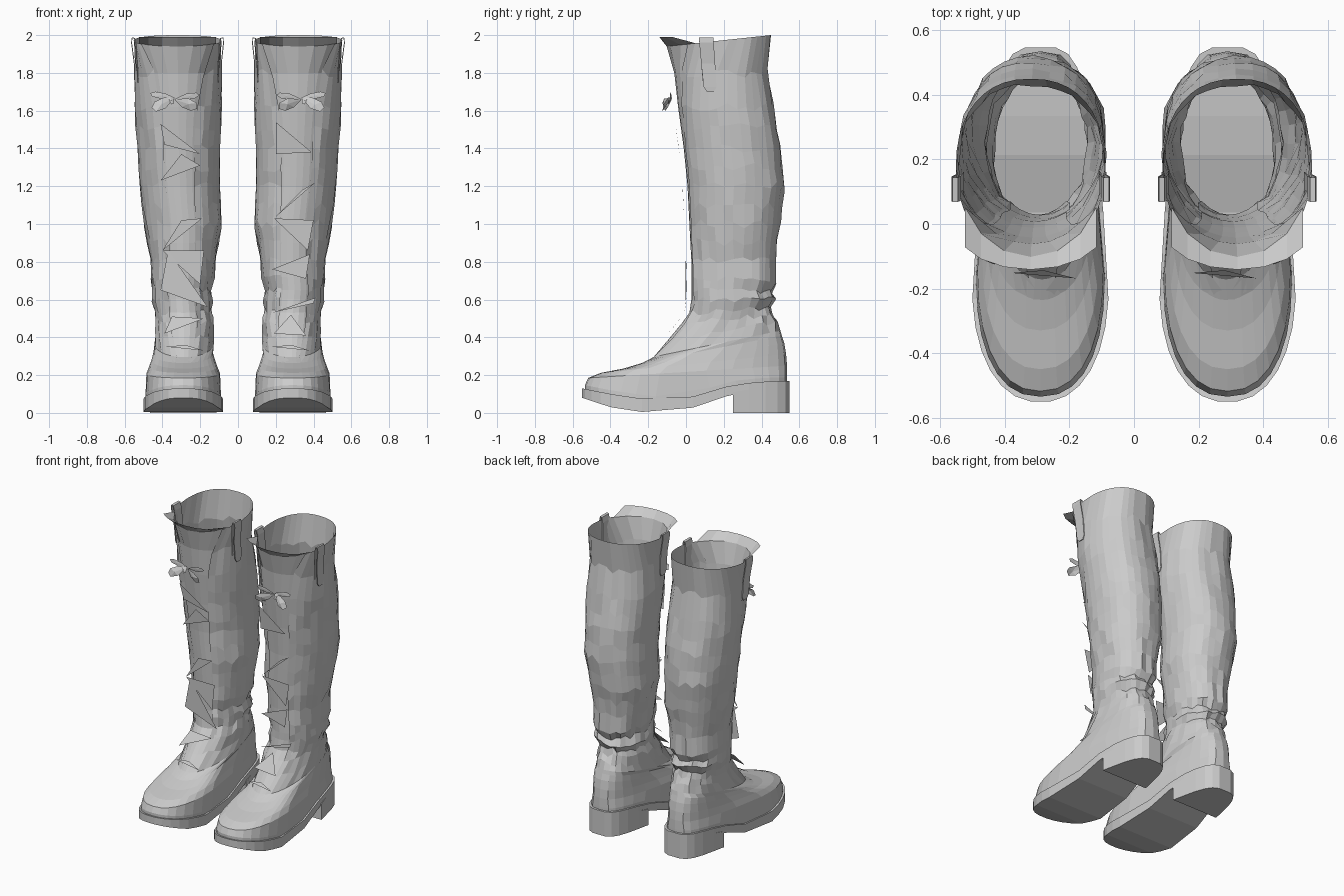
import bpy, bmesh, math, random

if "Cube" in bpy.data.objects:
    bpy.data.objects.remove(bpy.data.objects["Cube"])

N = 28
# sole side profile: y, bottom z, top z
SOLE = [(-.55, .08, .13), (-.4, .03, .10), (-.2, .0, .07), (-.1, .0, .065), (0, .015, .075),
        (.1, .05, .105), (.25, .10, .15), (.4, .125, .165), (.56, .13, .17)]
# foot rings: half width, front y, widest y, back y, front z, back z, heel taper
FOOT = [(.195, -.518, -.14, .535, .185, .25, .26), (.180, -.45, -.1, .53, .212, .31, .2),
        (.167, -.33, -.02, .52, .235, .37, .15), (.158, -.23, .03, .507, .265, .41, .1)]
# shaft rings: centre x, half width, front y, back y, front z, back z, half opening
SHAFT = [(.285, .157, -.18, .500, .295, .435, .04), (.285, .153, -.10, .482, .39, .475, .06),
         (.285, .150, -.03, .455, .475, .52, .07), (.290, .145, .01, .445, .53, .56, .07),
         (.295, .162, .02, .472, .60, .60, .07), (.300, .154, .02, .45, .65, .64, .07),
         (.295, .168, .02, .475, .72, .69, .07), (.290, .168, .02, .472, .81, .81, .07),
         (.292, .188, .015, .485, .90, .90, .07), (.290, .205, .01, .5, 1.0, 1.0, .07),
         (.300, .207, .005, .507, 1.1, 1.1, .07),
         (.307, .214, .0, .517, 1.2, 1.2, .075), (.310, .216, -.01, .51, 1.3, 1.3, .08),
         (.312, .221, -.02, .50, 1.4, 1.4, .08), (.314, .226, -.035, .48, 1.51, 1.51, .09),
         (.315, .230, -.05, .46, 1.62, 1.62, .10), (.318, .224, -.07, .43, 1.8, 1.8, .13),
         (.320, .232, -.11, .45, 1.94, 2.0, .19)]
# lace triangles: x, z of each corner
LACES = {1: [(.2, 1.54, .39, 1.38, .2, 1.37), (.34, 1.18, .41, 1.22, .19, 1.03),
             (.19, 1.03, .4, 1.02, .37, .86), (.18, .76, .36, .71, .38, .84),
             (.18, .53, .41, .61, .40, .58), (.19, .42, .36, .41, .28, .52),
             (.18, .35, .38, .33, .28, .36)],
         -1: [(.41, 1.53, .2, 1.37, .39, 1.42), (.41, 1.23, .2, 1.31, .30, 1.37),
              (.4, .86, .19, 1.03, .3, 1.02), (.4, .86, .18, .86, .2, .68),
              (.41, .65, .16, .56, .37, .86), (.39, .42, .18, .50, .35, .51),
              (.38, .35, .18, .33, .28, .36)]}


def interp(table, v, key, col):
    for a, b in zip(table, table[1:]):
        if v <= b[key]:
            f = max(0, (v - a[key]) / (b[key] - a[key]))
            return a[col] + f * (b[col] - a[col])
    return table[-1][col]


def outline(cx, w, yf, ym, yb, zf, zb, n, k, angles, nf=2):
    # egg-shaped horizontal ring, front at angle 0
    pts = []
    for t in angles:
        s, c = math.sin(t), math.cos(t)
        e = 2 / nf if c > 0 else 2 / n
        u = abs(c) ** e
        y = ym - (ym - yf) * u if c > 0 else ym + (yb - ym) * u
        x = w * math.copysign(abs(s) ** e, s) * (1 if c > 0 else 1 - k * u)
        f = (y - yf) / (yb - yf)
        pts.append((cx + x, y, zf + f * (zb - zf)))
    return pts


def span(a, b, n):
    return [a + (b - a) * i / n for i in range(n + 1)]


def make(name, side, verts, faces):
    bm = bmesh.new()
    vs = [bm.verts.new((side * x, y, z)) for x, y, z in verts]
    for f in faces:
        bm.faces.new([vs[i] for i in f])
    bmesh.ops.remove_doubles(bm, verts=bm.verts, dist=1e-4)
    bmesh.ops.recalc_face_normals(bm, faces=bm.faces)
    me = bpy.data.meshes.new(name)
    bm.to_mesh(me)
    bm.free()
    name = ("right_" if side > 0 else "left_") + name
    ob = bpy.data.objects.new(name, me)
    bpy.context.collection.objects.link(ob)
    return ob


def loft(name, side, rings):
    m = len(rings[0])
    faces = [(r * m + i, r * m + i + 1, (r + 1) * m + i + 1, (r + 1) * m + i)
             for r in range(len(rings) - 1) for i in range(m - 1)]
    return make(name, side, [p for r in rings for p in r], faces)


def shaft_ring(r, angles, dy=0, grow=0):
    cx, w, yf, yb, zf, zb, g = r
    return outline(cx, w + grow, yf + dy, (yf + yb) / 2, yb, zf, zb, 2.3, 0, angles)


def slab(name, side, low, high):
    # closed block between two matching outlines, capped with strips across
    m = len(low)
    faces = [(i, (i + 1) % m, m + (i + 1) % m, m + i) for i in range(m)]
    for o in (0, m):
        for i in range((m - 1) // 2):
            q = [o + i, o + i + 1, o + m - 2 - i, o + m - 1 - i]
            faces.append(list(dict.fromkeys(q)))
    make(name, side, low + high, faces)


full = span(0, 2 * math.pi, N)
for side in (1, -1):
    random.seed(4)
    # upper: foot and open-fronted shaft in one skin
    base = outline(.29, .2, -.535, -.16, .535, 0, 0, 3.4, .26, full, 2.35)
    rings = [[(x, y, interp(SOLE, y, 0, 2) - d) for x, y, z in base] for d in (.02, -.02)]
    for w, yf, ym, yb, zf, zb, k in FOOT:
        rings.append(outline(.29, w, yf, ym, yb, zf, zb, 3, k, full, 2.3))
    for j, r in enumerate(SHAFT):
        g = math.asin(r[6] / r[1])
        ring = shaft_ring(r, span(g, 2 * math.pi - g, N))
        edge = j < 1 or j == len(SHAFT) - 1
        amp = 0 if edge else .016 if j < 8 else .025
        rad = 0 if edge else .04 if j < 8 else .022   # creases, strongest at the ankle
        cy = (r[2] + r[3]) / 2
        out = []
        for x, y, z in ring:
            f = 1 + random.uniform(-rad, rad)
            out.append((r[0] + (x - r[0]) * f, cy + (y - cy) * f, z + random.uniform(-amp, amp)))
        rings.append(out)
    loft("boot_upper", side, rings)

    # tongue behind the opening, starting at the vamp and rising above the rim
    tongue = [[(x, y, z - .006) for x, y, z in
               outline(.29, .15, -.25, .03, .5, .262, .41, 3, .1, span(-.35, .35, 6), 2.3)]]
    for r in SHAFT:
        g = math.asin(min(.9, (r[6] + .025) / r[1]))
        tongue.append(shaft_ring(r, span(-g, g, 6), .008, -.006))
    tongue.append([(x, -.145 + (y + .11) * .45, 1.99) for x, y, z in tongue[-1]])
    loft("tongue", side, tongue)

    # sole
    plan = outline(.29, .212, -.552, -.18, .55, 0, 0, 3.6, .26,
                   span(math.pi / N, math.pi * (2 - 1 / N), N - 1), 2.25)
    slab("sole", side, [(x, y, interp(SOLE, y, 0, 1)) for x, y, z in plan],
         [(x, y, interp(SOLE, y, 0, 2)) for x, y, z in plan])

    # heel block with a flat front
    heel = [(x, max(y, .25)) for x, y, z in plan if y > .17]
    slab("heel", side, [(x, y, 0) for x, y in heel],
         [(x, y, interp(SOLE, y, 0, 1) + .01) for x, y in heel])

    # laces
    verts = []
    for l in LACES[side]:
        for i in (0, 2, 4):
            y = interp(SHAFT, l[i + 1], 4, 2) - .018
            verts.append((l[i], y, l[i + 1]))
    make("laces", side, verts, [(i, i + 1, i + 2) for i in range(0, len(verts), 3)])

    # bow: two rounded drooping loops, two flat ends and a knot
    verts, faces = [], []
    for dx, dz, w, bulge in [(-.13, .02, .016, .01), (.13, .025, .016, .01),
                             (-.12, -.05, .028, .05), (.12, -.055, .028, .05), (.03, -.02, .02, .02)]:
        L = math.hypot(dx, dz)
        px, pz = -dz / L * w, dx / L * w
        b = len(verts)
        for f, s, d in [(0, .2, 0), (.4, 1, .4), (.8, 1, .7), (1, .2, .8),
                        (.9, -.8, 1), (.5, -1, .8), (.6, 0, .9)]:
            verts.append((.335 + dx * f + px * s, -.075 - bulge * d, 1.665 + dz * f + pz * s))
        faces += [(b + i, b + (i + 1) % 6, b + 6) for i in range(6)]
    make("lace_bow", side, verts, faces)

    # pull straps folded over the rim on both sides
    for label, d in (("outer", 1), ("inner", -1)):
        strip = []
        for off, z, h in [(.003, 1.70, .018), (.005, 1.725, .034), (.006, 1.85, .037), (.014, 1.96, .038),
                          (.010, 1.988, .038), (-.006, 1.985, .038), (-.014, 1.95, .038), (-.016, 1.75, .036)]:
            x = interp(SHAFT, z, 4, 0) + d * (interp(SHAFT, z, 4, 1) + off)
            y = .107 + (1.98 - z) * .08
            strip.append([(x, y - h, z), (x, y + h, z)])
        ob = loft(label + "_pull_strap", side, strip)
        mod = ob.modifiers.new("thickness", "SOLIDIFY")
        mod.thickness = .005
